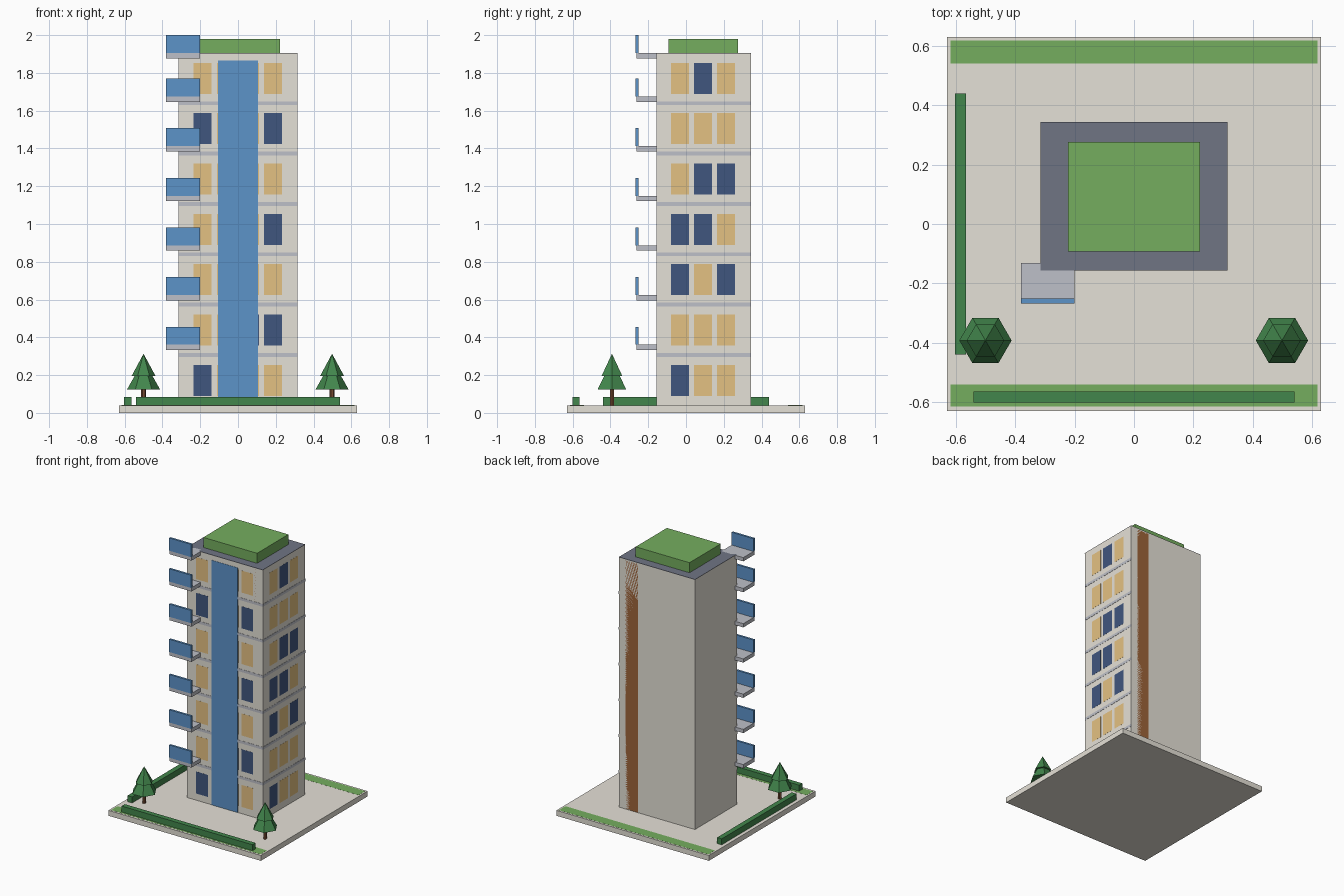
import bpy, bmesh, math
from mathutils import Matrix, Vector

old = bpy.data.objects.get("Cube")
if old:
    bpy.data.objects.remove(old, do_unlink=True)


def material(name, r, g, b):
    """Flat material from display values, stored as linear."""
    col = [((c / 255 + 0.055) / 1.055) ** 2.4 for c in (r, g, b)] + [1]
    m = bpy.data.materials.new(name)
    m.use_nodes = True
    m.diffuse_color = col
    m.node_tree.nodes["Principled BSDF"].inputs["Base Color"].default_value = col
    return m


CONCRETE = material("concrete", 229, 225, 215)
ROOF = material("roof_grey", 112, 117, 132)
SLAB = material("slab_grey", 190, 192, 200)
GRASS = material("grass_green", 117, 174, 95)
HEDGE = material("foliage_green", 66, 134, 76)
GLASS = material("glass_blue", 92, 147, 201)
DARK = material("window_dark", 64, 86, 126)
LIT = material("window_lit", 228, 193, 130)
WOOD = material("wood_panel", 158, 100, 58)
BARK = material("bark", 116, 74, 48)


def finish(name, bm, mats):
    mesh = bpy.data.meshes.new(name)
    bm.to_mesh(mesh)
    bm.free()
    for m in mats:
        mesh.materials.append(m)
    ob = bpy.data.objects.new(name, mesh)
    bpy.context.scene.collection.objects.link(ob)


def add_box(bm, x, y, z, index=0):
    """Add a box given its (min, max) range on each axis."""
    mid = Vector([sum(r) / 2 for r in (x, y, z)])
    size = Vector([r[1] - r[0] for r in (x, y, z)])
    mat = Matrix.Translation(mid) @ Matrix.Diagonal(size).to_4x4()
    verts = bmesh.ops.create_cube(bm, size=1, matrix=mat)["verts"]
    for f in {f for v in verts for f in v.link_faces}:
        f.material_index = index


def box(name, mat, x, y, z):
    bm = bmesh.new()
    add_box(bm, x, y, z)
    finish(name, bm, [mat])


# Main dimensions
GROUND, TOP = 0.04, 1.905
SIDE, FRONT, BACK = 0.314, -0.155, 0.343
FLOORS, STEP = 7, 0.2665


def front_plate(proud):
    return (FRONT - proud, FRONT + 0.003)


def left_plate(proud):
    return (SIDE - 0.003, SIDE + proud)


# Plot with lawns and hedges
box("ground_slab", CONCRETE, (-0.629, 0.629), (-0.629, 0.629), (0, GROUND))
for name, y in (("front_lawn", (-0.615, -0.54)), ("back_lawn", (0.54, 0.617))):
    box(name, GRASS, (-0.617, 0.617), y, (GROUND - 0.005, GROUND + 0.0006))
box("front_hedge", HEDGE, (-0.54, 0.54), (-0.6, -0.563), (GROUND, 0.085))
box("right_hedge", HEDGE, (-0.603, -0.565), (-0.44, 0.44), (GROUND, 0.085))

# Tower with a timber core flush with its front and back, roof deck and garden
box("tower", CONCRETE, (-SIDE, SIDE), (FRONT, BACK), (GROUND, TOP - 0.002))
box("timber_core", WOOD, (0.155, 0.258), (FRONT, BACK), (GROUND, TOP - 0.01))
box("roof_deck", ROOF, (-SIDE, SIDE), (FRONT - 0.002, BACK), (TOP - 0.002, TOP))
box("roof_garden", GRASS, (-0.222, 0.222), (-0.092, 0.276), (TOP, 1.98))

# Floor bands on the front and left walls
for i in range(1, FLOORS):
    z = 0.307 + (i - 1) * STEP
    span = (z - 0.01, z + 0.01)
    box(f"front_band_{i}", SLAB, (-SIDE, SIDE), front_plate(0.0015), span)
    box(f"left_band_{i}", SLAB, left_plate(0.0015), (FRONT, BACK), span)


def windows(name, rows, centres, on_front):
    """Thin window plates; each row lists d(ark) or l(it), ground floor first."""
    bm = bmesh.new()
    for i, row in enumerate(rows.split()):
        z = 0.09 + i * STEP
        for c, kind in zip(centres, row):
            across = (c - 0.048, c + 0.048)
            x, y = (across, front_plate(0.0006)) if on_front else (left_plate(0.0006), across)
            add_box(bm, x, y, (z, z + 0.164), "dl".index(kind))
    finish(name, bm, [DARK, LIT])


windows("front_windows", "dlll lldd llll llld llll dlld llll",
        [-0.188, -0.063, 0.063, 0.186], True)
windows("left_windows", "dll lll dld ddl ldd lll ldl",
        [-0.032, 0.09, 0.212], False)

# Tall glazed strip up the front
box("front_glazing", GLASS, (-0.107, 0.107), front_plate(0.002), (GROUND, 1.865))

# Balconies with glass fronts; the top one sits level with the roof
for i in range(FLOORS):
    z = min(0.361 + i * 0.2628, TOP)
    box(f"balcony_slab_{i + 1}", SLAB, (-0.381, -0.2), (-0.262, -0.131), (z - 0.028, z))
    box(f"balcony_glass_{i + 1}", GLASS, (-0.381, -0.2), (-0.267, -0.251), (z, z + 0.095))


def cone(name, mat, x, z, r_low, r_top):
    bm = bmesh.new()
    place = (Matrix.Translation((x, -0.392, sum(z) / 2))
             @ Matrix.Rotation(math.radians(30), 4, "Z"))
    bmesh.ops.create_cone(bm, cap_ends=True, segments=6, radius1=r_low,
                          radius2=r_top, depth=z[1] - z[0], matrix=place)
    bmesh.ops.remove_doubles(bm, verts=bm.verts, dist=0.0001)
    finish(name, bm, [mat])


# Pair of conifers
for side, x in (("right", -0.5), ("left", 0.498)):
    cone(side + "_tree_trunk", BARK, x, (GROUND, 0.15), 0.013, 0.013)
    cone(side + "_tree_lower", HEDGE, x, (0.123, 0.28), 0.088, 0)
    cone(side + "_tree_upper", HEDGE, x, (0.196, 0.313), 0.063, 0)
